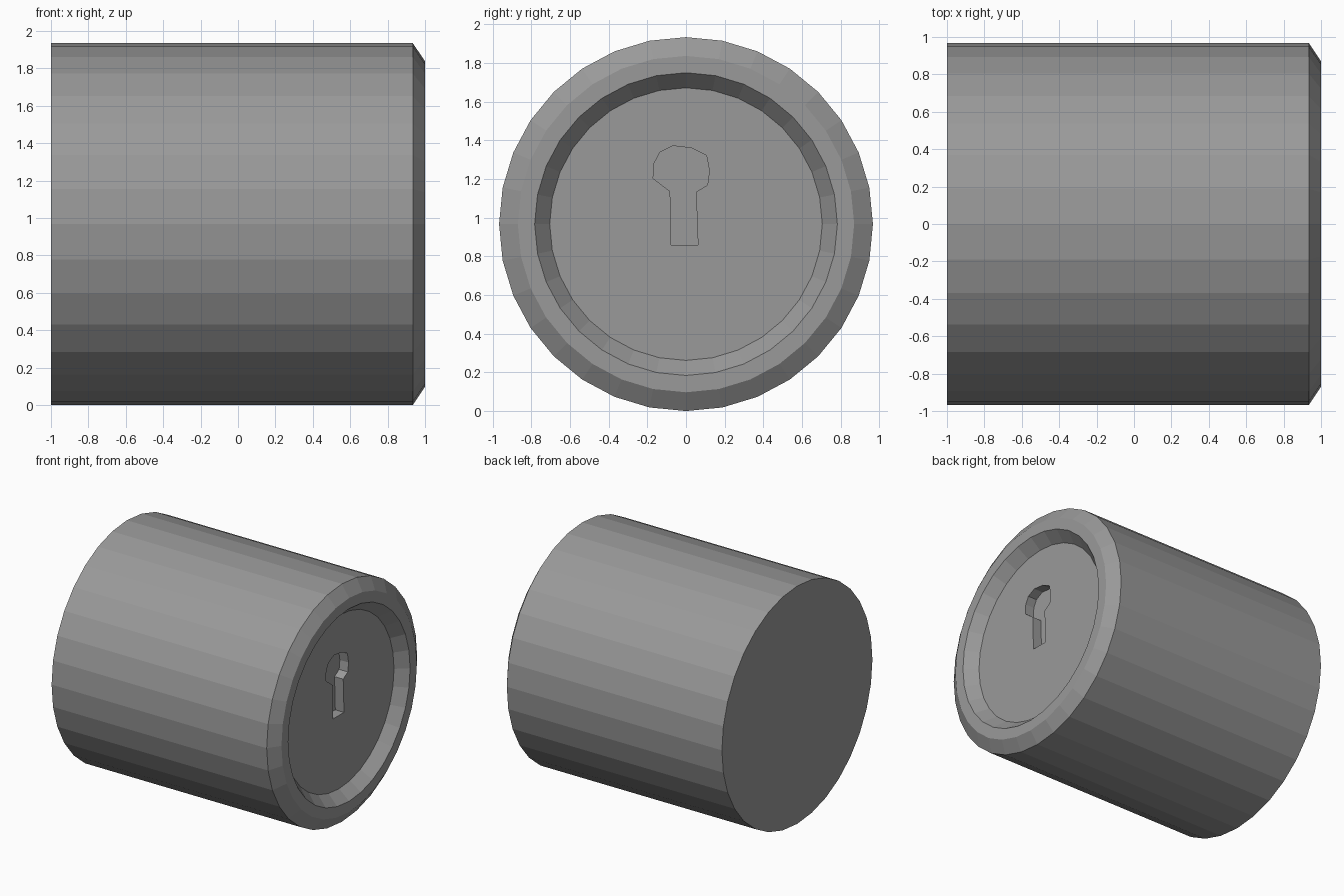
import bpy, bmesh, math

if "Cube" in bpy.data.objects:
    bpy.data.objects.remove(bpy.data.objects["Cube"])

SIDES, R = 32, 0.967


def make_object(name, bm):
    bmesh.ops.recalc_face_normals(bm, faces=bm.faces)
    mesh = bpy.data.meshes.new(name)
    bm.to_mesh(mesh)
    bm.free()
    obj = bpy.data.objects.new(name, mesh)
    bpy.context.collection.objects.link(obj)
    return obj


# Lock barrel: rings along x (position, radius), bevelled rim and recessed face
profile = [(-1, R), (0.935, R), (1, 0.87), (1, 0.783), (0.91, 0.705)]
bm = bmesh.new()
rings = []
for x, r in profile:
    rings.append([bm.verts.new((x, r * math.cos(a), R + r * math.sin(a)))
                  for a in (2 * math.pi * i / SIDES for i in range(SIDES))])
for a, b in zip(rings, rings[1:]):
    for i in range(SIDES):
        j = (i + 1) % SIDES
        bm.faces.new((a[i], a[j], b[j], b[i]))
bm.faces.new(rings[0])
bm.faces.new(rings[-1])
barrel = make_object("lock_barrel", bm)

# Dark grey metal
metal = bpy.data.materials.new("dark_metal")
metal.diffuse_color = (0.32, 0.32, 0.32, 1)
metal.use_nodes = True
metal.node_tree.nodes["Principled BSDF"].inputs["Base Color"].default_value = metal.diffuse_color
barrel.data.materials.append(metal)

# Keyhole cutter: slightly irregular outline in y, z
outline = [(-0.077, 0.859), (0.062, 0.859), (0.052, 1.133), (0.111, 1.169),
           (0.121, 1.242), (0.106, 1.322), (0.03, 1.36), (-0.067, 1.372),
           (-0.135, 1.338), (-0.165, 1.281), (-0.17, 1.203), (-0.082, 1.136)]
bm = bmesh.new()
face = bm.faces.new([bm.verts.new((0.832, y, z)) for y, z in outline])
ext = bmesh.ops.extrude_face_region(bm, geom=[face], use_keep_orig=True)
bmesh.ops.translate(bm, vec=(0.4, 0, 0),
                    verts=[v for v in ext["geom"] if isinstance(v, bmesh.types.BMVert)])
cutter = make_object("keyhole_cutter", bm)
cutter.data.materials.append(metal)
cutter.hide_render = True

# Cut the keyhole into the recessed face
cut = barrel.modifiers.new("keyhole", 'BOOLEAN')
cut.operation = 'DIFFERENCE'
cut.solver = 'EXACT'
cut.object = cutter
bpy.context.view_layer.objects.active = barrel
bpy.ops.object.modifier_apply(modifier=cut.name)
bpy.data.objects.remove(cutter)
